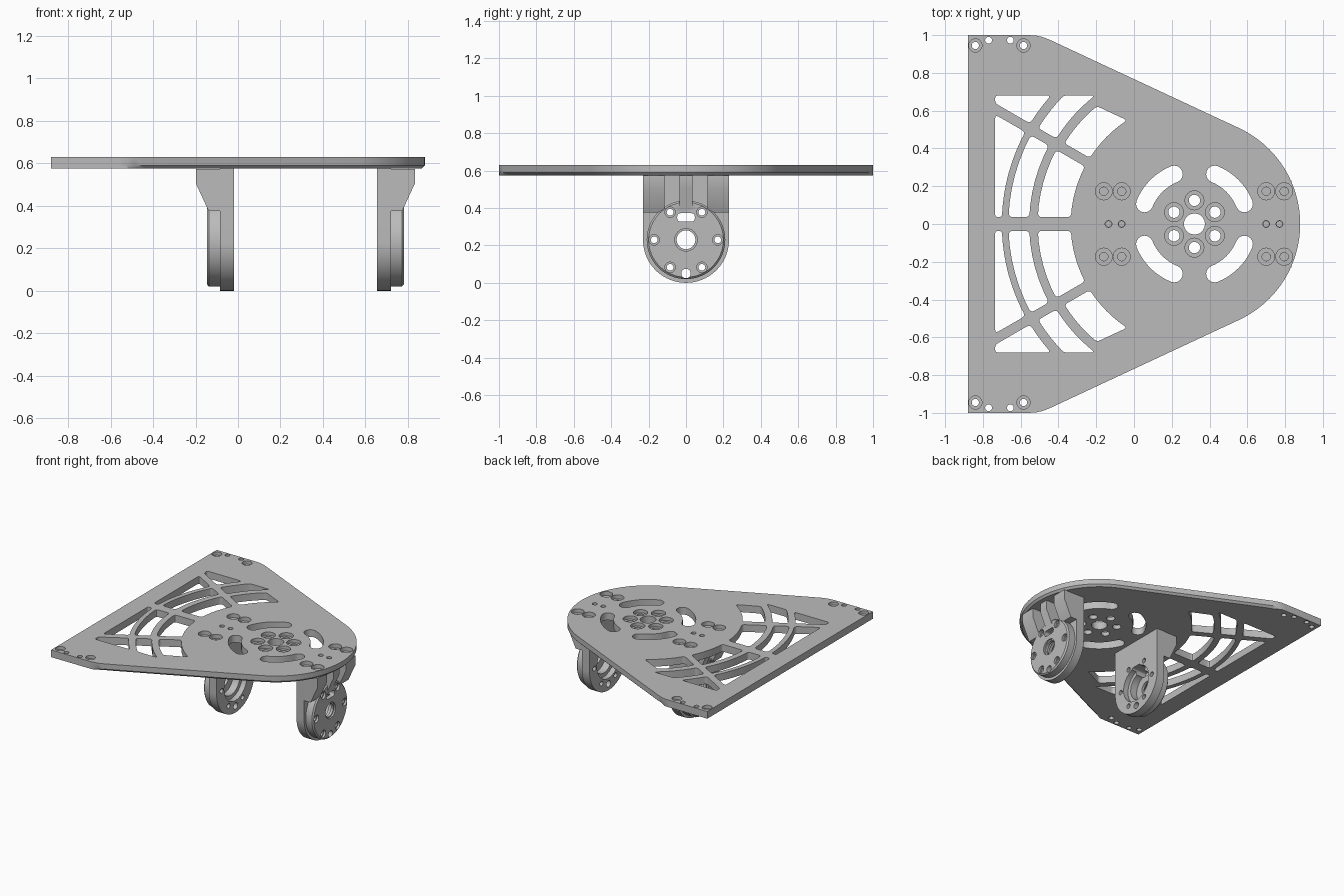
import bpy, bmesh
from math import sin, cos, asin, acos, pi, radians
from mathutils import Matrix, Vector

cube = bpy.data.objects.get("Cube")
if cube:
    bpy.data.objects.remove(cube, do_unlink=True)

metal = bpy.data.materials.new("satin grey")
metal.use_nodes = True
GREY = (0.5, 0.5, 0.5, 1)
metal.diffuse_color = GREY
metal.node_tree.nodes["Principled BSDF"].inputs["Base Color"].default_value = GREY

HUB = 0.32           # x of the nose and hub centre
BOTTOM, TOP = 0.575, 0.63
AXIS = {"X": lambda u, v, h: (h, u, v),
        "Y": lambda u, v, h: (u, h, v),
        "Z": lambda u, v, h: (u, v, h)}


def arc(cx, cy, r, a0, a1, n):
    return [(cx + r * cos(a0 + (a1 - a0) * i / n), cy + r * sin(a0 + (a1 - a0) * i / n))
            for i in range(n + 1)]


def circle(cx, cy, r, n=32):
    return arc(cx, cy, r, 0, 2 * pi, n)[:-1]


def loft(bm, axis, *rings):
    """Skin a closed solid through (outline, height) rings."""
    loops = [[bm.verts.new(AXIS[axis](u, v, h)) for u, v in pts] for pts, h in rings]
    faces = [bm.faces.new(loops[0]), bm.faces.new(loops[-1])]
    for a, b in zip(loops, loops[1:]):
        for i in range(len(a)):
            faces.append(bm.faces.new((a[i - 1], a[i], b[i], b[i - 1])))
    bmesh.ops.recalc_face_normals(bm, faces=faces)


def lathe(bm, axis, cx, cy, profile, n=32):
    loft(bm, axis, *[(circle(cx, cy, r, n), h) for r, h in profile])


def make_object(name, bm):
    mesh = bpy.data.meshes.new(name)
    bm.to_mesh(mesh)
    bm.free()
    obj = bpy.data.objects.new(name, mesh)
    bpy.context.collection.objects.link(obj)
    mesh.materials.append(metal)
    return obj


def combine(obj, bm, operation):
    """Apply a boolean with a temporary tool."""
    tool = make_object("tool", bm)
    mod = obj.modifiers.new("cut", "BOOLEAN")
    mod.operation, mod.object, mod.solver = operation, tool, "EXACT"
    bpy.context.view_layer.objects.active = obj
    bpy.ops.object.modifier_apply(modifier=mod.name)
    bpy.data.objects.remove(tool, do_unlink=True)


def fillet(pts, radius=0.022):
    """Round every sharp corner of an outline."""
    out = []
    for i, p in enumerate(pts):
        p = Vector(p)
        a, b = Vector(pts[i - 1]) - p, Vector(pts[(i + 1) % len(pts)]) - p
        if (-a).angle(b) < radians(20):
            out.append(tuple(p))
            continue
        k = min(radius, 0.42 * a.length, 0.42 * b.length)
        s, e = p + a.normalized() * k, p + b.normalized() * k
        for t in (0, 0.25, 0.5, 0.75, 1):
            out.append(tuple(s * (1 - t) ** 2 + p * 2 * t * (1 - t) + e * t * t))
    return out


# Mounting plate: square back, tapered sides, round nose, chamfered underside
side = radians(65)
half = [(-0.88, 1), (-0.56, 1), (-0.52, 0.998), (-0.485, 0.99), (-0.45, 0.977)]
half += arc(HUB, 0, 0.56, side, 0, 16)
outline = half + [(x, -y) for x, y in reversed(half[:-1])]
shrink = 1 - 0.015 / 0.56
under = [(HUB + (x - HUB) * shrink, y * shrink) if x > -0.5 else (x, y) for x, y in outline]
bm = bmesh.new()
loft(bm, "Z", (under, BOTTOM), (outline, BOTTOM + 0.015), (outline, TOP))
plate = make_object("mounting_plate", bm)

# Web windows between concentric ribs and radial spokes
SPOKE, RIM, BACK = radians(150), 0.68, -0.735


def low(r):          # beside the centre spoke
    return pi - asin(0.037 / r)


def below(r):        # under the diagonal spoke
    return SPOKE + asin(0.026 / r)


def above(r):        # over the diagonal spoke
    return SPOKE - asin(0.026 / r)


def at_rim(r):       # straight outer limit
    return pi - asin(RIM / r)


def at_side(r):      # limit parallel to the tapered side
    return side + acos(0.347 / r)


def ring_window(r0, r1, start, end):
    return arc(HUB, 0, r0, start(r0), end(r0), 6) + arc(HUB, 0, r1, end(r1), start(r1), 6)


def spoke_y(offset):  # height of a spoke edge at the back line
    return (HUB - BACK) * -sin(SPOKE) / cos(SPOKE) + offset / -cos(SPOKE)


R = 1.02
windows = [
    arc(HUB, 0, R, low(R), below(R), 8) + [(BACK, spoke_y(-0.026)), (BACK, 0.037)],
    arc(HUB, 0, R, above(R), at_rim(R), 3) + [(BACK, RIM), (BACK, spoke_y(0.026))],
    ring_window(0.875, 0.985, low, below),
    ring_window(0.655, 0.83, low, below),
    ring_window(0.86, 0.97, above, at_rim),
    ring_window(0.655, 0.81, above, at_side),
]
windows = [fillet(w) for w in windows]

# Curved slots around the hub
a0, a1, mid, wide = radians(112), radians(158), 0.285, 0.045
ends = [(HUB + mid * cos(a), mid * sin(a)) for a in (a0, a1)]
slot = (arc(HUB, 0, mid + wide, a0, a1, 10) + arc(*ends[1], wide, a1, a1 + pi, 8)[1:-1]
        + arc(HUB, 0, mid - wide, a1, a0, 10) + arc(*ends[0], wide, a0 + pi, a0 + 2 * pi, 8)[1:-1])
windows += [slot, [(2 * HUB - x, y) for x, y in slot]]

bm = bmesh.new()
for w in windows:
    for s in (1, -1):
        loft(bm, "Z", ([(x, s * y) for x, y in w], 0.5), ([(x, s * y) for x, y in w], 0.7))

# Plain and counterbored holes
def counterbore(x, y, hole, head, depth):
    lathe(bm, "Z", x, y, [(hole, 0.5), (hole, TOP - depth), (head, TOP - depth), (head, 0.7)], 24)


def drill(x, y, r):
    lathe(bm, "Z", x, y, [(r, 0.5), (r, 0.7)], 20)


BOLTS, PINS = (-0.16, -0.065), (-0.135, -0.065)
MIRROR = 0.3175      # plane between the two brackets
drill(HUB, 0, 0.056)
for i in range(6):
    a = radians(30 + 60 * i)
    counterbore(HUB + 0.125 * cos(a), 0.125 * sin(a), 0.03, 0.05, 0.025)
for s in (1, -1):
    for x in BOLTS:
        counterbore(x, s * 0.173, 0.022, 0.045, 0.03)
        counterbore(2 * MIRROR - x, s * 0.173, 0.022, 0.045, 0.03)
    for x in (-0.84, -0.585):
        counterbore(x, s * 0.945, 0.019, 0.035, 0.025)
    for x in (-0.77, -0.655):
        drill(x, s * 0.973, 0.018)
for x in PINS:
    drill(x, 0, 0.018)
    drill(2 * MIRROR - x, 0, 0.018)
combine(plate, bm, "DIFFERENCE")

# Bracket: U-shaped upright
CZ = 0.23
u_shape = arc(0, CZ, 0.23, pi, 2 * pi, 40) + [(0.23, BOTTOM), (-0.23, BOTTOM)]
bm = bmesh.new()
loft(bm, "X", (u_shape, -0.085), (u_shape, -0.02))
bracket = make_object("rear_bracket", bm)

# Raised round housing
bm = bmesh.new()
lathe(bm, "X", 0, CZ, [(0.2, -0.147), (0.21, -0.137), (0.21, -0.06)], 64)
combine(bracket, bm, "UNION")

# Two wide gussets and a centre rib
gusset = [(-0.05, 0.574), (-0.198, 0.574), (-0.198, 0.505), (-0.138, 0.375), (-0.05, 0.375)]
for y0, y1 in ((-0.229, -0.115), (-0.034, 0.034), (0.115, 0.229)):
    bm = bmesh.new()
    loft(bm, "Y", (gusset, y0), (gusset, y1))
    combine(bracket, bm, "UNION")

# Stepped bearing bore
bm = bmesh.new()
lathe(bm, "X", 0, CZ, [(0.138, 0), (0.138, -0.06), (0.108, -0.06), (0.108, -0.115),
                       (0.05, -0.115), (0.05, -0.135), (0.06, -0.135), (0.06, -0.16)], 48)
combine(bracket, bm, "DIFFERENCE")

# Ring of screw holes, drain hole, and bolt holes in the top
bm = bmesh.new()
for i in range(6):
    a = radians(60 * i)
    lathe(bm, "X", 0.17 * cos(a), CZ + 0.17 * sin(a),
          [(0.018, 0), (0.018, -0.13), (0.028, -0.13), (0.028, -0.15)], 20)
lathe(bm, "X", 0, 0.05, [(0.025, 0), (0.025, -0.2)], 20)
for x in BOLTS:
    for s in (1, -1):
        lathe(bm, "Z", x, s * 0.173, [(0.022, 0.52), (0.022, 0.6)], 20)
for x in PINS:
    lathe(bm, "Z", x, 0, [(0.015, 0.52), (0.015, 0.6)], 20)
combine(bracket, bm, "DIFFERENCE")

# Cable slot
bm = bmesh.new()
cable = fillet([(-0.047, 0.327), (0.047, 0.327), (0.047, 0.372), (-0.047, 0.372)], 0.018)
loft(bm, "X", (cable, 0), (cable, -0.22))
combine(bracket, bm, "DIFFERENCE")

# Mirrored bracket under the nose
nose = bpy.data.objects.new("nose_bracket", bracket.data.copy())
bpy.context.collection.objects.link(nose)
nose.data.transform(Matrix.Translation((2 * MIRROR, 0, 0)) @ Matrix.Diagonal((-1, 1, 1, 1)))
nose.data.flip_normals()

bpy.ops.object.select_all(action="DESELECT")
for obj in (plate, bracket, nose):
    obj.select_set(True)
bpy.context.view_layer.objects.active = plate
bpy.ops.object.shade_smooth_by_angle(angle=radians(30))
